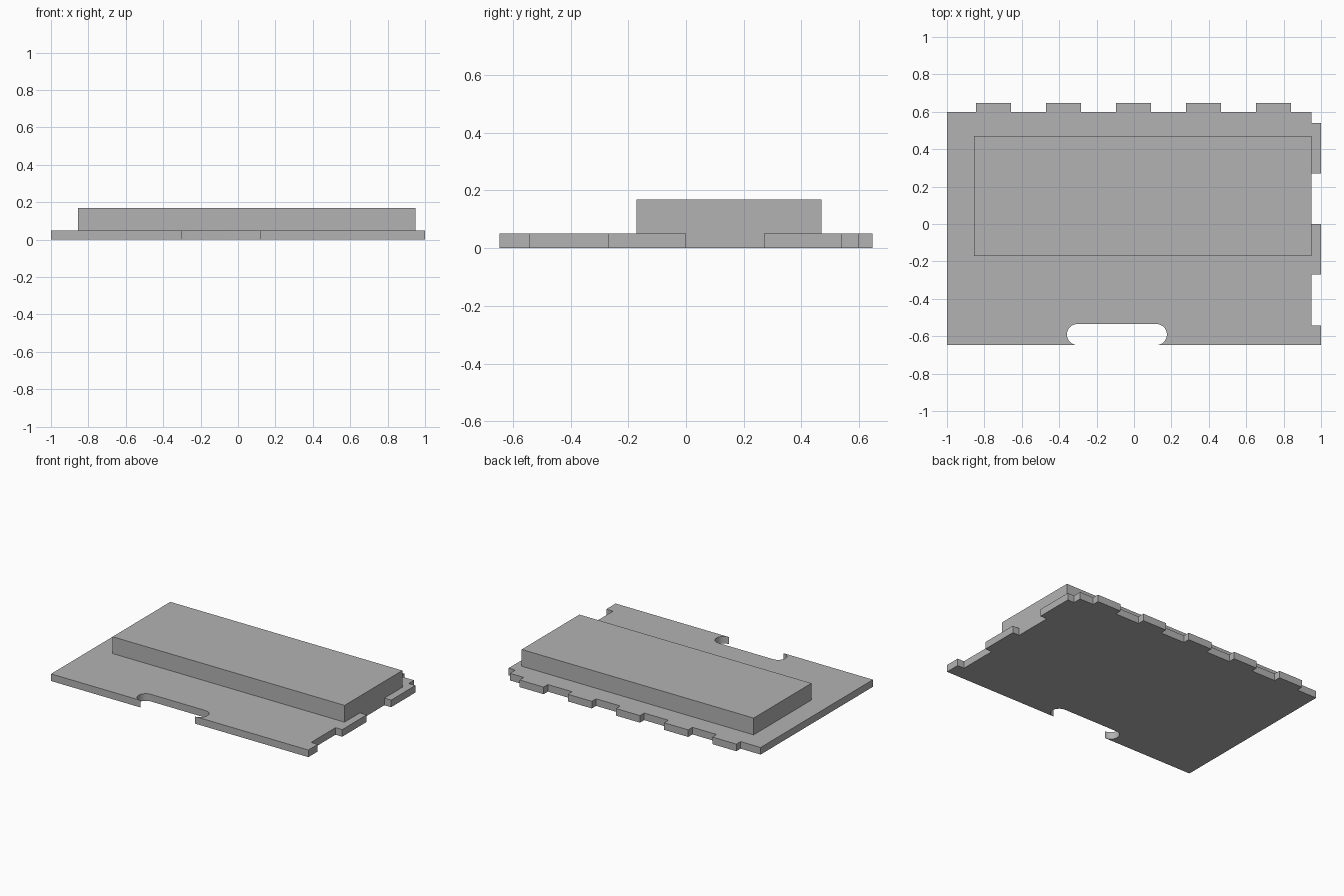
import bpy
import bmesh
from math import sin, cos, pi

cube = bpy.data.objects.get("Cube")
if cube:
    bpy.data.objects.remove(cube, do_unlink=True)

GREY = (0.45, 0.45, 0.45, 1)
grey = bpy.data.materials.new("plain grey")
grey.use_nodes = True
grey.diffuse_color = GREY
grey.node_tree.nodes["Principled BSDF"].inputs["Base Color"].default_value = GREY


def extrude_outline(name, points, bottom, top):
    """Solid slab from a flat outline listed anticlockwise."""
    bm = bmesh.new()
    face = bm.faces.new([bm.verts.new((x, y, bottom)) for x, y in points])
    side = bmesh.ops.extrude_face_region(bm, geom=[face])["geom"]
    raised = [v for v in side if isinstance(v, bmesh.types.BMVert)]
    bmesh.ops.translate(bm, vec=(0, 0, top - bottom), verts=raised)
    bmesh.ops.recalc_face_normals(bm, faces=bm.faces)
    mesh = bpy.data.meshes.new(name)
    bm.to_mesh(mesh)
    bm.free()
    mesh.materials.append(grey)
    obj = bpy.data.objects.new(name, mesh)
    bpy.context.collection.objects.link(obj)
    return obj


FRONT, BACK, TAB_BACK = -0.647, 0.6, 0.647
SIDE, TAB_SIDE = 0.948, 1.0
THICK = 0.05

# Rounded slot open along the front edge
RADIUS, STEPS = 0.056, 16
slot_y = FRONT + RADIUS
arc = [pi * i / STEPS for i in range(STEPS + 1)]
outline = [(-1, FRONT)]
outline += [(-0.303 - RADIUS * sin(a), slot_y - RADIUS * cos(a)) for a in arc]
outline += [(0.12 + RADIUS * sin(a), slot_y + RADIUS * cos(a)) for a in arc]

# Finger tabs up the left side
outline += [(TAB_SIDE, FRONT), (TAB_SIDE, -0.543), (SIDE, -0.543)]
for low, high in ((-0.271, 0), (0.271, 0.541)):
    outline += [(SIDE, low), (TAB_SIDE, low), (TAB_SIDE, high), (SIDE, high)]
outline.append((SIDE, BACK))

# Five evenly spaced finger tabs along the back
for i in range(5):
    centre, half = 0.747 - i * 0.3745, 0.0935
    outline += [(centre + half, BACK), (centre + half, TAB_BACK),
                (centre - half, TAB_BACK), (centre - half, BACK)]
outline.append((-1, BACK))

plate = extrude_outline("tabbed_plate", outline, 0, THICK)
plate.select_set(True)
bpy.context.view_layer.objects.active = plate
bpy.ops.object.shade_smooth_by_angle(angle=pi / 6)

# Raised rectangular block on top of the plate
x0, x1, y0, y1 = -0.855, SIDE, -0.171, 0.47
extrude_outline("raised_block", [(x0, y0), (x1, y0), (x1, y1), (x0, y1)], THICK, 0.168)
